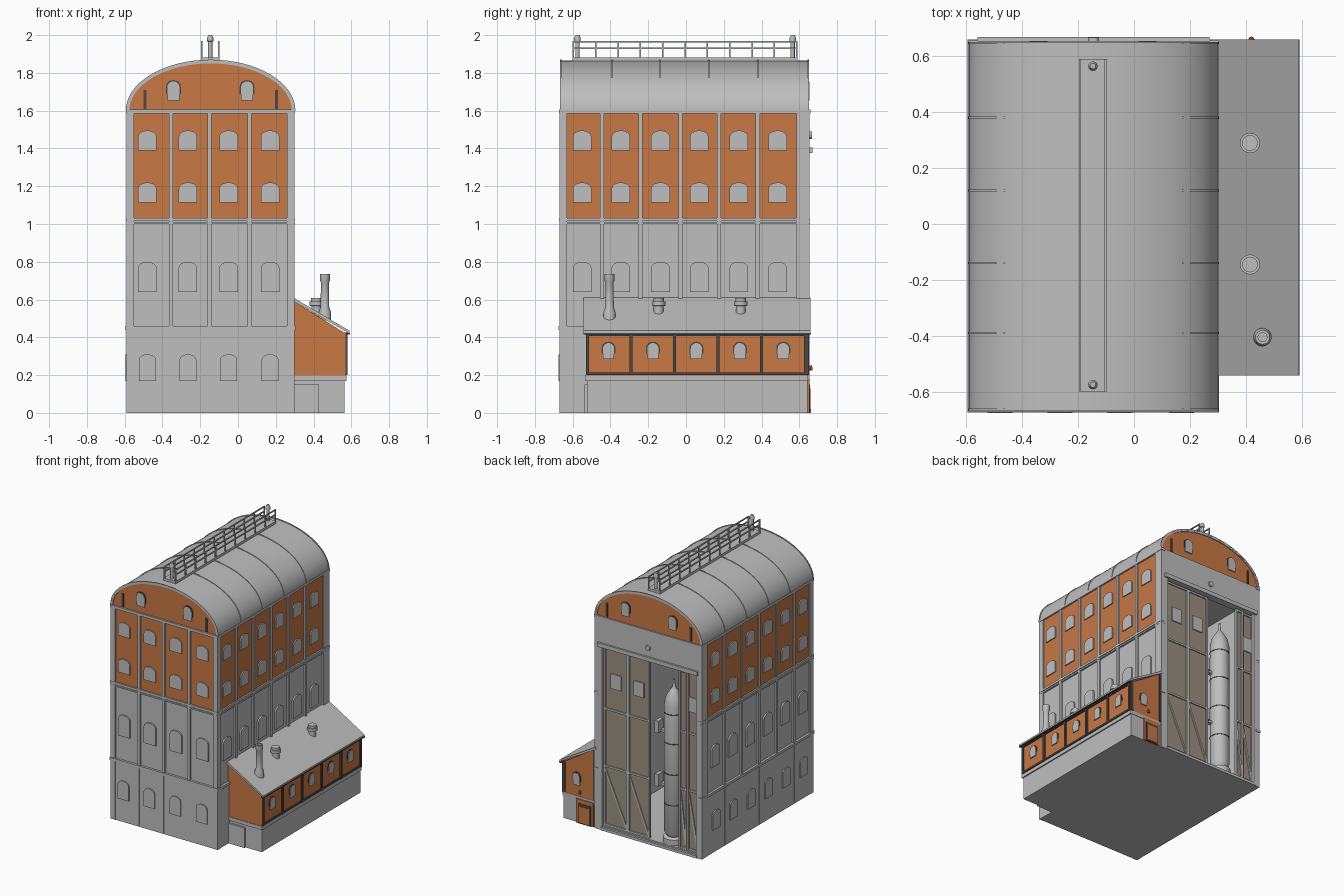
import bpy, bmesh, math

if "Cube" in bpy.data.objects:
    bpy.data.objects.remove(bpy.data.objects["Cube"])

def material(name, rgb):
    m = bpy.data.materials.new(name)
    m.diffuse_color = (*rgb, 1)
    m.use_nodes = True
    m.node_tree.nodes["Principled BSDF"].inputs["Base Color"].default_value = m.diffuse_color
    return m

GREY = material("pale_grey", (0.52, 0.52, 0.52))
BRICK = material("orange_brick", (0.58, 0.19, 0.06))
DARK = material("dark_trim", (0.075, 0.068, 0.06))
TAN = material("door_tan", (0.33, 0.28, 0.21))

X0, X1, Y0, Y1 = -0.59, 0.30, -0.67, 0.655     # main block
XC, XA = -0.145, 0.57                          # roof axis, annex outer wall
YA0, YA1 = -0.53, 0.645                        # annex ends
FACES = {                                      # (along, outward, up) -> world
    "front": lambda u, d, z: (u, Y0 - d, z),
    "back": lambda u, d, z: (u, Y1 + d, z),
    "left": lambda u, d, z: (X0 - d, u, z),
    "right": lambda u, d, z: (X1 + d, u, z),
    "annex_side": lambda u, d, z: (XA + d, u, z),
    "annex_front": lambda u, d, z: (u, YA0 - d, z),
    "annex_back": lambda u, d, z: (u, YA1 + d, z),
}

class Part:
    """Collects prisms, boxes and turned shapes into one object."""
    def __init__(self, name, mat):
        self.name, self.mat, self.bm = name, mat, bmesh.new()

    def prism(self, face, outline, d0, d1):
        f = FACES[face]
        a = [self.bm.verts.new(f(u, d0, z)) for u, z in outline]
        b = [self.bm.verts.new(f(u, d1, z)) for u, z in outline]
        n = len(a)
        self.bm.faces.new(a)
        self.bm.faces.new(b[::-1])
        for i in range(n):
            j = (i + 1) % n
            self.bm.faces.new((a[i], b[i], b[j], a[j]))

    def rect(self, face, u0, u1, z0, z1, d0, d1):
        self.prism(face, [(u0, z0), (u1, z0), (u1, z1), (u0, z1)], d0, d1)

    def box(self, x0, x1, y0, y1, z0, z1):
        self.rect("front", x0, x1, z0, z1, Y0 - y0, Y0 - y1)

    def turn(self, x, y, profile, n=16):
        rings = [[self.bm.verts.new((x + r * math.cos(2 * math.pi * i / n),
                                     y + r * math.sin(2 * math.pi * i / n), z))
                  for i in range(n)] for r, z in profile]
        for p, q in zip(rings, rings[1:]):
            for i in range(n):
                j = (i + 1) % n
                self.bm.faces.new((p[i], p[j], q[j], q[i]))
        self.bm.faces.new(rings[0])
        self.bm.faces.new(rings[-1])

    def done(self, smooth=False):
        bmesh.ops.recalc_face_normals(self.bm, faces=self.bm.faces)
        me = bpy.data.meshes.new(self.name)
        self.bm.to_mesh(me)
        self.bm.free()
        me.materials.append(self.mat)
        ob = bpy.data.objects.new(self.name, me)
        bpy.context.collection.objects.link(ob)
        if smooth:
            bpy.ops.object.select_all(action='DESELECT')
            ob.select_set(True)
            bpy.context.view_layer.objects.active = ob
            bpy.ops.object.shade_smooth_by_angle(angle=math.radians(35))

def arch(u, w, z0, z1, rise, n=8):
    pts = [(u - w / 2, z0), (u + w / 2, z0)]
    return pts + [(u + w / 2 * math.cos(math.pi * i / n),
                   z1 - rise + rise * math.sin(math.pi * i / n)) for i in range(n + 1)]

def ellipse(a, b, n=32):
    return [(XC + a * math.cos(math.pi * i / n), 1.60 + b * math.sin(math.pi * i / n))
            for i in range(n + 1)]

# --- Hollow main block ---
shell = Part("wall_shell", GREY)
T = 0.04
shell.box(X0 + .012, X0 + T, Y0 + .012, Y1, .0, 1.6)
shell.box(X1 - T, X1 - .012, Y0 + .012, Y1, .0, 1.6)
shell.box(X0 + T, X1 - T, Y0 + .012, Y0 + T, .0, 1.6)
shell.box(X0 + T, X1 - T, Y0 + T, Y1 - .01, 0, .03)
shell.box(X0 + T, X1 - T, Y0 + T, Y1 - .05, 1.5, 1.6)
shell.box(X0, X0 + .05, Y1 - .05, Y1, 0, 1.42)
shell.box(X1 - .06, X1, Y1 - .05, Y1, 0, 1.42)
shell.box(X0, X1, Y1 - .05, Y1, 1.38, 1.6)
shell.done()

# --- Facade: brick storeys, plinth, ledges, pilasters, windows ---
brick = Part("upper_brick_panels", BRICK)
frame = Part("pilasters_and_ledges", GREY)
panes = Part("large_windows", GREY)
hoods = Part("small_window_hoods", DARK)
small = Part("small_windows", GREY)
layout = {
    "front": (X0, X1, [-.355, -.15, .06], [-.48, -.265, -.05, .17]),
    "left": (Y0, Y1, [-.445, -.24, -.03, .175, .38], [-.55, -.345, -.135, .07, .28, .485]),
}
layout["right"] = layout["left"]
for face, (u0, u1, piers, wins) in layout.items():
    brick.rect(face, u0 + .03, u1 - .03, 1.03, 1.59, -.02, -.009)
    frame.rect(face, u0 + .002, u1 - .002, 0, .44, -.03, -.002)
    for z0, z1, d in [(.44, .46, .005), (1.0, 1.01, .001), (1.015, 1.032, .002), (1.585, 1.605, .003)]:
        frame.rect(face, u0 - d, u1 + d, z0, z1, -.03, d)
    frame.rect(face, u0, u0 + .04, 0, 1.6, -.03, 0)
    frame.rect(face, u1 - (.04 if face == "front" else .07), u1, 0, 1.6, -.03, 0)
    for p in piers:
        frame.rect(face, p - .011, p + .011, .45, 1.6, -.03, 0)
        frame.rect(face, p - .003, p + .003, .01, .44, -.01, .001)
    for w in wins:
        for z0, z1 in [(1.39, 1.495), (1.115, 1.22), (.64, .80)]:
            panes.prism(face, arch(w, .098, z0, z1, .032), -.015, -.001)
        if face != "right":
            panes.prism(face, arch(w, .09, .17, .31, .03), -.01, .006)
brick.done()
frame.done()
panes.done()

def small_window(face, u, z0, z1, d, w=.064):
    hoods.prism(face, arch(u, w + .014, z0 + .03, z1 + .007, .034), d - .01, d + .004)
    small.prism(face, arch(u, w, z0, z1, .03), d - .01, d + .008)

# --- Barrel roof with ribs ---
def vault(part, a, b, t, y0, y1):
    outer, inner = ellipse(a, b), ellipse(a - t, b - t)
    for i in range(len(outer) - 1):
        quad = [outer[i], outer[i + 1], inner[i + 1], inner[i]]
        part.prism("front", quad, Y0 - y0, Y0 - y1)
    bmesh.ops.remove_doubles(part.bm, verts=part.bm.verts, dist=1e-5)
    seen = {}
    for f in part.bm.faces:                    # drop doubled walls between segments
        seen.setdefault(tuple(sorted(v.index for v in f.verts)), []).append(f)

roof = Part("barrel_roof", GREY)
for y0, y1, a in [(Y0 + .004, Y1 - .004, .445)]:
    out, inn = ellipse(a, .265), ellipse(a - .015, .25)
    roof.prism("front", out + inn[::-1], Y0 - y0, Y0 - y1)
roof.done(True)
ribs = Part("roof_ribs", GREY)
for y in (-.664, -.39, -.14, .12, .38, .648):
    ribs.prism("front", ellipse(.449, .27) + ellipse(.44, .26)[::-1], Y0 - y + .004, Y0 - y - .004)
ribs.done(True)

# --- Gables at both ends ---
gable = Part("brick_gables", BRICK)
slots = Part("gable_slots", DARK)
for face in ("front", "back"):
    gable.prism(face, ellipse(.432, .252), -.03, -.01)
    for side in (-1, 1):
        small_window(face, XC - .002 + side * .195, 1.655, 1.755, -.01)
        u = XC + side * .348
        slots.rect(face, u - .008, u + .008, 1.61, 1.71, -.02, -.003)
gable.done()
slots.done()

# --- Roof walkway, railing and end vents ---
walk = Part("roof_walkway", GREY)
walk.box(-.197, -.097, -.60, .59, 1.862, 1.882)
for x in (-.193, -.101):
    for z in (1.93, 1.966):
        walk.box(x - .004, x + .004, -.60, .59, z - .004, z + .004)
    for i in range(11):
        y = -.596 + i * .1182
        walk.box(x - .004, x + .004, y - .004, y + .004, 1.87, 1.97)
walk.done()
vents = Part("ridge_vents", GREY)
for y in (-.575, .565):
    vents.turn(XC - .002, y, [(.011, 1.86), (.011, 1.965), (.017, 1.968), (.017, 1.985), (.01, 2.0)], 12)
vents.done(True)

# --- Lean-to annex ---
base = Part("annex_base", GREY)
base.box(X1 - .02, XA - .005, YA0 + .005, YA1 - .002, 0, .17)
base.box(X1 - .02, XA + .004, YA0 - .004, YA1 + .002, .17, .197)
base.box(X1 - .02, .43, YA0 - .008, YA0 + .02, 0, .15)
base.done()
walls = Part("annex_brick_walls", BRICK)
walls.prism("annex_front", [(X1 - .02, .195), (XA, .195), (XA, .42), (X1 - .02, .60)], 0, YA0 - YA1)
walls.done()
lean = Part("annex_roof", GREY)
lean.prism("annex_front", [(X1 - .01, .592), (.59, .42), (.59, .435), (X1 - .01, .612)], .012, YA0 - .66)
lean.done()
posts = Part("annex_dark_timber", DARK)
for y in (-.521, -.29, -.06, .17, .40, .634):
    posts.rect("annex_side", y - .008, y + .008, .2, .425, -.01, .01)
for z in (.2, .408):
    posts.rect("annex_side", YA0, YA1, z, z + .014, -.01, .008)
posts.rect("annex_back", XA - .02, XA + .005, .2, .42, -.01, .006)
posts.rect("annex_back", X1, X1 + .015, .2, .58, -.01, .006)
posts.box(.575, .592, YA0 - .013, .661, .416, .424)
posts.done()
for y in (-.41, -.175, .055, .285, .515):
    small_window("annex_side", y, .285, .37, 0, .06)
small_window("annex_back", .455, .28, .37, 0, .055)
hoods.done()
small.done()

# --- Annex back door ---
door_frame = Part("annex_door_frame", BRICK)
door_frame.rect("annex_back", .315, .455, 0, .18, -.01, .008)
door_frame.rect("annex_back", .345, .425, .01, .13, .0, .014)
door_frame.turn(.42, .66, [(.008, .225), (.011, .235), (.006, .25)], 8)
door_frame.done()
door_gap = Part("annex_door_opening", DARK)
door_gap.rect("annex_back", .332, .438, 0, .15, 0, .011)
door_gap.done()

# --- Chimney and roof ventilators ---
stack = Part("chimney", GREY)
stack.turn(.46, -.405, [(.033, .49), (.033, .53), (.023, .56), (.021, .69), (.026, .70),
                        (.026, .735), (.016, .735), (.016, .70)])
for y in (-.145, .29):
    stack.turn(.415, y, [(.026, .51), (.026, .565), (.036, .568), (.036, .59), (.028, .59), (.028, .607)])
stack.done(True)

# --- Tall sliding doors with frames ---
leaves = Part("hangar_door_leaves", TAN)
bars = Part("hangar_door_frames", GREY)
glass = Part("hangar_door_windows", GREY)
for u0, u1, d in [(.04, .24, -.03), (-.14, .04, -.03), (-.455, -.39, -.022), (-.545, -.455, -.03)]:
    leaves.rect("back", u0, u1, .03, 1.37, d - .01, d)
    for u in (u0, u1 - .012):
        bars.rect("back", u, u + .012, .03, 1.37, d - .01, d + .01)
    for z in (.03, .47, .90, 1.355):
        bars.rect("back", u0, u1, z, z + .014, d - .01, d + .009)
    bars.prism("back", [(u0, .04), (u0 + .014, .04), (u1, .46), (u1 - .014, .46)], d, d + .007)
    if u1 - u0 > .08:
        c, w = (u0 + u1) / 2, min(.085, u1 - u0 - .02)
        glass.rect("back", c - w / 2, c + w / 2, 1.07, 1.18, d, d + .008)
bars.rect("back", X0 + .03, X1 - .03, 1.375, 1.405, -.02, .014)
bars.rect("back", X0 + .04, X1 - .05, 0, .02, -.03, .006)
leaves.done()
bars.done()
glass.done()
lamp = Part("header_lamp", GREY)
lamp.prism("back", [(XC + .02 * math.cos(i * math.pi / 6), 1.47 + .02 * math.sin(i * math.pi / 6))
                    for i in range(12)], -.01, .012)
lamp.done()

# --- Upright tank and service arms inside ---
tank = Part("upright_tank", GREY)
tank.turn(-.30, .57, [(.075, .03), (.075, .07), (.05, .08), (.068, .11), (.068, 1.06), (.055, 1.12),
                      (.025, 1.17), (.01, 1.19), (.006, 1.25)], 24)
tank.done(True)
bands = Part("tank_bands", DARK)
for z in (.32, .55, .78, 1.0):
    bands.turn(-.30, .57, [(.0695, z), (.0695, z + .008)], 24)
bands.done()
arms = Part("service_arms", GREY)
for z in (.42, .82):
    arms.box(-.25, -.15, .54, .57, z, z + .02)
    arms.box(-.19, -.16, .54, .60, z, z + .09)
arms.done()
